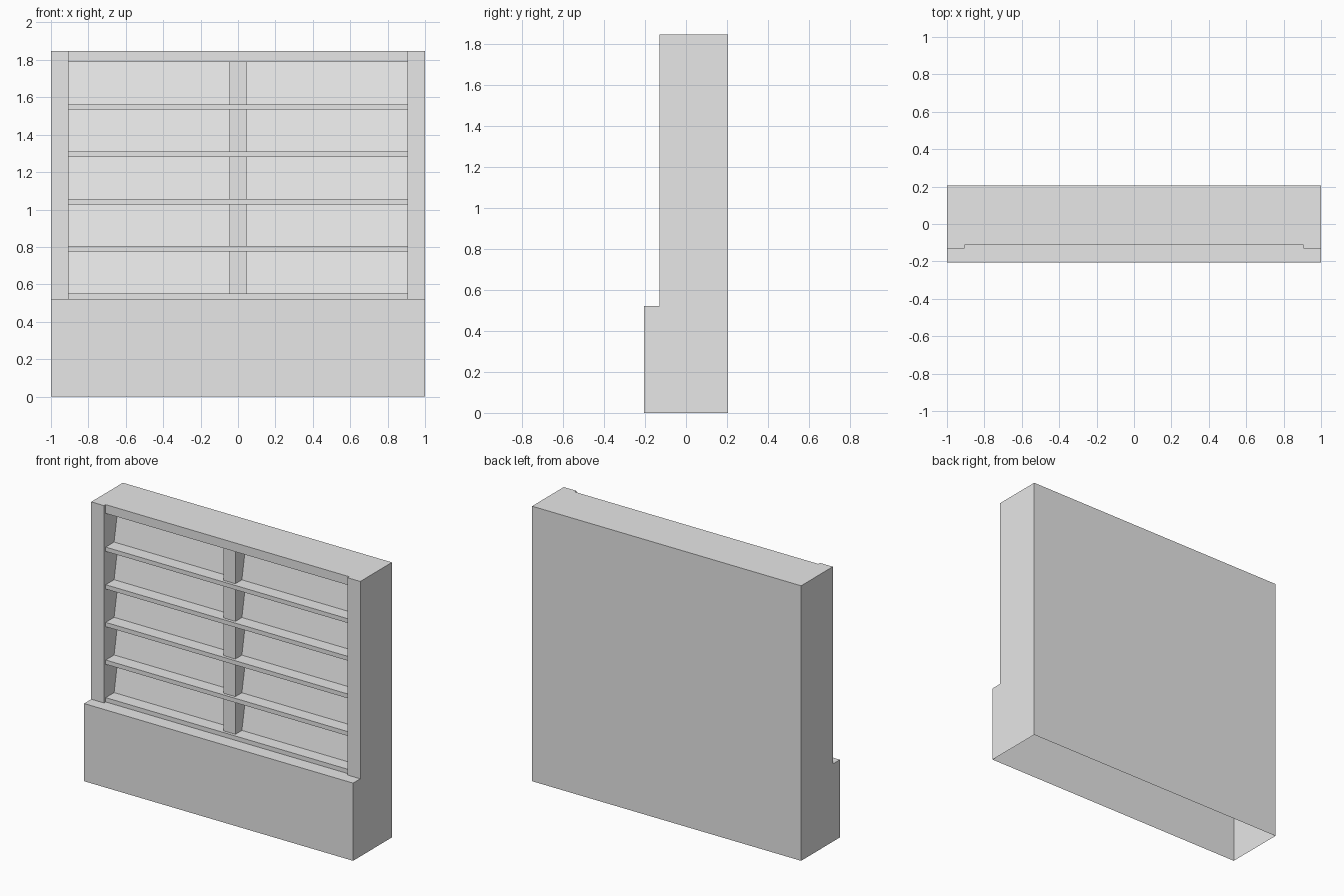
import bpy
import bmesh
from mathutils import Vector

cube = bpy.data.objects.get("Cube")
if cube:
    bpy.data.objects.remove(cube, do_unlink=True)

grey = bpy.data.materials.new("light grey")
grey.use_nodes = True
colour = (0.8, 0.8, 0.8, 1)
grey.diffuse_color = colour
grey.node_tree.nodes["Principled BSDF"].inputs["Base Color"].default_value = colour

# Main dimensions
W, INNER, POST = 1.0, 0.905, 0.045      # half widths
BACK, BASE_FRONT = 0.206, -0.206
STILE_FRONT, SHELF_FRONT, POST_FRONT = -0.13, -0.112, -0.092
DEEP, SHALLOW = 0.02, -0.023            # sloped rear panel, top and bottom
LEDGE, TOP, HEADER = 0.522, 1.848, 1.789
SHELF_T, STEP, ROWS = 0.029, 0.2529, 5


def finish(name, bm):
    mesh = bpy.data.meshes.new(name)
    bm.to_mesh(mesh)
    bm.free()
    mesh.materials.append(grey)
    obj = bpy.data.objects.new(name, mesh)
    bpy.context.collection.objects.link(obj)
    return obj


def box(name, x, y, z, hidden=()):
    """Box between bounds, leaving out faces that point in a hidden direction."""
    bm = bmesh.new()
    bmesh.ops.create_cube(bm, size=1)
    bounds = (x, y, z)
    for v in bm.verts:
        v.co = [b[0] if c < 0 else b[1] for c, b in zip(v.co, bounds)]
    bm.normal_update()
    drop = [f for f in bm.faces if any(f.normal.dot(Vector(d)) > 0.9 for d in hidden)]
    bmesh.ops.delete(bm, geom=drop, context="FACES")
    return finish(name, bm)


REAR, UP, DOWN = (0, 1, 0), (0, 0, 1), (0, 0, -1)

# Carcass: stepped ends, back, base front, ledge and notched top, open below
bm = bmesh.new()


def face(*points):
    bm.faces.new([bm.verts.new(p) for p in points])


profile = [(BASE_FRONT, 0), (BACK, 0), (BACK, TOP), (STILE_FRONT, TOP),
           (STILE_FRONT, LEDGE), (BASE_FRONT, LEDGE)]
face(*[(W, y, z) for y, z in profile])
face(*[(-W, y, z) for y, z in reversed(profile)])
face((W, BACK, 0), (-W, BACK, 0), (-W, BACK, TOP), (W, BACK, TOP))
face((-W, BASE_FRONT, 0), (W, BASE_FRONT, 0), (W, BASE_FRONT, LEDGE), (-W, BASE_FRONT, LEDGE))
face((-W, BASE_FRONT, LEDGE), (W, BASE_FRONT, LEDGE), (W, SHELF_FRONT, LEDGE), (-W, SHELF_FRONT, LEDGE))
notch = [(W, BACK), (-W, BACK), (-W, STILE_FRONT), (-INNER, STILE_FRONT),
         (-INNER, SHELF_FRONT), (INNER, SHELF_FRONT), (INNER, STILE_FRONT), (W, STILE_FRONT)]
face(*[(x, y, TOP) for x, y in notch])
bmesh.ops.remove_doubles(bm, verts=bm.verts, dist=0.0001)
finish("carcass", bm)

# Side stiles
box("left_stile", (INNER, W), (STILE_FRONT, DEEP), (LEDGE, TOP), [(1, 0, 0), REAR, UP, DOWN])
box("right_stile", (-W, -INNER), (STILE_FRONT, DEEP), (LEDGE, TOP), [(-1, 0, 0), REAR, UP, DOWN])

# Header rail
box("header", (-INNER, INNER), (SHELF_FRONT, DEEP), (HEADER, TOP), [REAR, UP])

# Each row: shelf, centre post and sloped rear panel
for i in range(ROWS):
    z = LEDGE + i * STEP
    floor = z + SHELF_T
    ceiling = HEADER if i == ROWS - 1 else z + STEP
    box(f"shelf_{i + 1}", (-INNER, INNER), (SHELF_FRONT, DEEP), (z, floor), [REAR])
    box(f"centre_post_{i + 1}", (-POST, POST), (POST_FRONT, DEEP), (floor, ceiling), [REAR, UP, DOWN])
    bm = bmesh.new()
    face((-INNER, SHALLOW, floor), (INNER, SHALLOW, floor), (INNER, DEEP, ceiling), (-INNER, DEEP, ceiling))
    finish(f"rear_panel_{i + 1}", bm)
